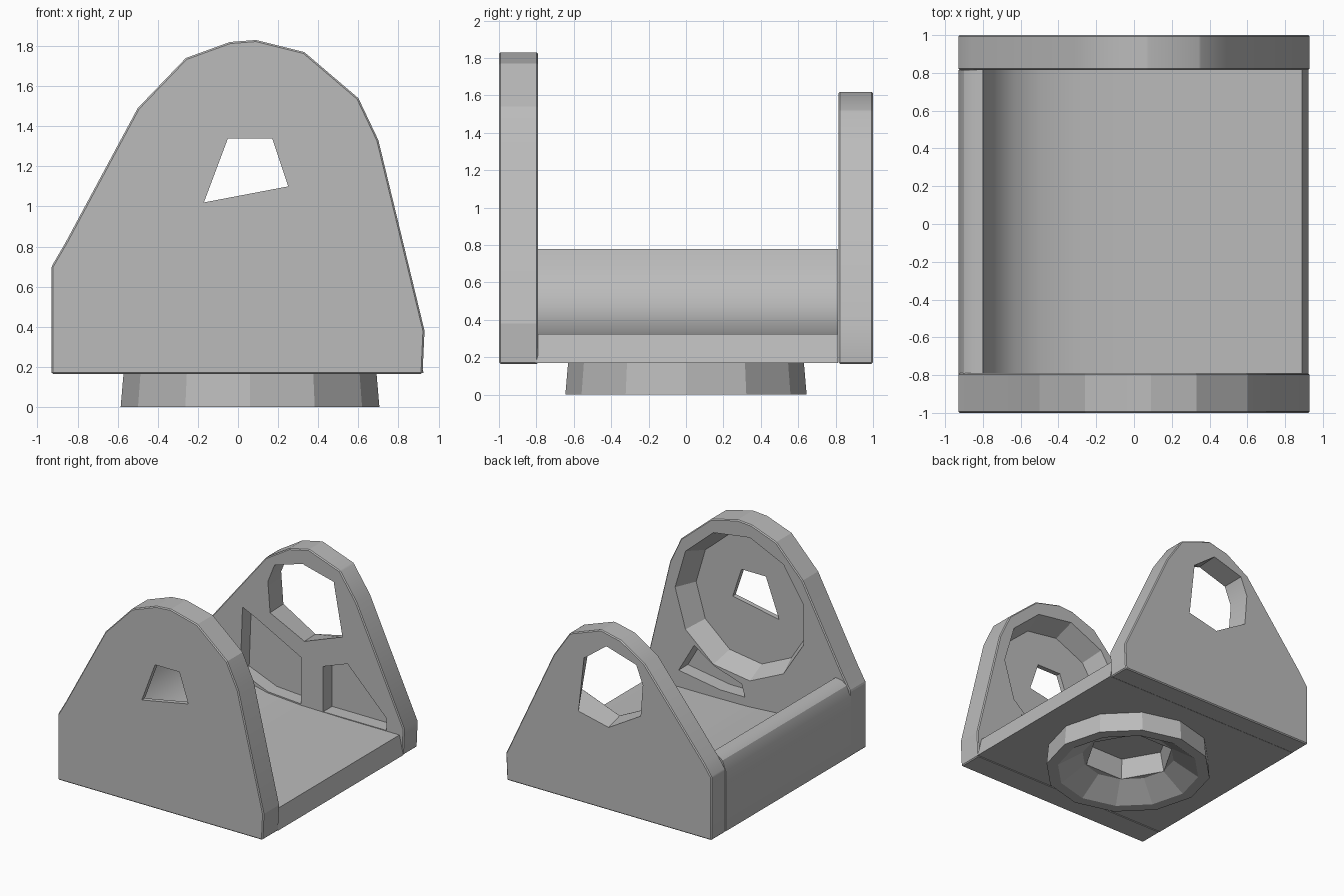
import bpy, bmesh, math

cube = bpy.data.objects.get("Cube")
if cube:
    bpy.data.objects.remove(cube)

grey = bpy.data.materials.new("plain_grey")
grey.use_nodes = True
grey.diffuse_color = (0.5, 0.5, 0.5, 1)
grey.node_tree.nodes["Principled BSDF"].inputs["Base Color"].default_value = (0.5, 0.5, 0.5, 1)


def loft(name, ring_a, ring_b):
    """Closed solid between two rings of equal point count."""
    bm = bmesh.new()
    a = [bm.verts.new(p) for p in ring_a]
    b = [bm.verts.new(p) for p in ring_b]
    bm.faces.new(a)
    bm.faces.new(b)
    for i in range(len(a)):
        j = (i + 1) % len(a)
        bm.faces.new((a[i], a[j], b[j], b[i]))
    bmesh.ops.recalc_face_normals(bm, faces=bm.faces)
    mesh = bpy.data.meshes.new(name)
    bm.to_mesh(mesh)
    bm.free()
    mesh.materials.append(grey)
    ob = bpy.data.objects.new(name, mesh)
    bpy.context.collection.objects.link(ob)
    return ob


def taper(name, outline0, outline1, y0, y1):
    """Solid along y between two x-z outlines."""
    return loft(name, [(x, y0, z) for x, z in outline0], [(x, y1, z) for x, z in outline1])


def prism(name, outline, y0, y1):
    return taper(name, outline, outline, y0, y1)


def circle(cx, cy, r, n):
    return [(cx + r * math.cos(math.tau * i / n),
             cy + r * math.sin(math.tau * i / n)) for i in range(n)]


def drum(name, cx, cy, r0, r1, z0, z1, n):
    """Upright cone frustum."""
    return loft(name, [(x, y, z0) for x, y in circle(cx, cy, r0, n)],
                [(x, y, z1) for x, y in circle(cx, cy, r1, n)])


def apply_modifier(ob, mod):
    bpy.context.view_layer.objects.active = ob
    bpy.ops.object.modifier_apply(modifier=mod.name)


def cut(ob, cutter):
    mod = ob.modifiers.new("cut", 'BOOLEAN')
    mod.operation, mod.solver, mod.object = 'DIFFERENCE', 'EXACT', cutter
    cutter.hide_render = True
    apply_modifier(ob, mod)
    bpy.data.objects.remove(cutter)


def chamfer(ob, width):
    mod = ob.modifiers.new("chamfer", 'BEVEL')
    mod.width, mod.segments = width, 1
    apply_modifier(ob, mod)


def smooth(ob, degrees):
    bpy.ops.object.select_all(action='DESELECT')
    ob.select_set(True)
    bpy.context.view_layer.objects.active = ob
    bpy.ops.object.shade_smooth_by_angle(angle=math.radians(degrees))


# Tall front plate with a wide bearing seat opening inwards
front = prism("front_plate", [
    (-0.93, 0.165), (-0.93, 0.7), (-0.86, 0.82), (-0.5, 1.49), (-0.26, 1.74), (-0.04, 1.82),
    (0.09, 1.83), (0.33, 1.77), (0.6, 1.54), (0.7, 1.33), (0.93, 0.38), (0.92, 0.165)], -1, -0.79)
chamfer(front, 0.008)
cut(front, taper("seat_cutter", circle(0.06, 1.13, 0.52, 11), circle(0.06, 1.13, 0.6, 11), -0.96, -0.77))
cut(front, prism("shaft_cutter", [(-0.05, 1.34), (0.17, 1.34), (0.25, 1.1), (-0.17, 1.02)], -1.2, -0.6))
cut(front, prism("front_pocket_cutter", [
    (0.62, 0.46), (0.48, 0.7), (0.3, 0.58), (0.05, 0.5), (0.02, 0.4), (0.24, 0.4)], -0.91, -0.7))

# Lower back plate with an open shaft hole
back = prism("back_plate", [
    (-0.93, 0.165), (-0.93, 0.68), (-0.86, 0.78), (-0.32, 1.45), (-0.11, 1.58), (0.07, 1.62),
    (0.35, 1.52), (0.5, 1.3), (0.93, 0.38), (0.92, 0.165)], 0.815, 1)
chamfer(back, 0.008)
cut(back, taper("hole_cutter", [
    (0.02, 1.49), (0.3, 1.42), (0.38, 0.99), (0.03, 0.86), (-0.28, 1.01), (-0.3, 1.26), (-0.24, 1.41)], [
    (0.02, 1.5), (0.22, 1.35), (0.27, 0.9), (0.0, 0.84), (-0.29, 1.01), (-0.31, 1.27), (-0.25, 1.42)],
    0.805, 1.005))
for outline in ([(-0.55, 0.46), (-0.53, 0.99), (-0.4, 0.93), (0.0, 0.72), (0.0, 0.34), (-0.3, 0.36)],
                [(0.2, 0.33), (0.2, 0.7), (0.42, 0.78), (0.77, 0.43), (0.77, 0.33)]):
    cut(back, prism("pocket_cutter", outline, 0.7, 0.93))

# Tray with one high wall that curves down into the floor
tray = prism("tray", [
    (-0.93, 0.17), (-0.93, 0.66), (-0.9, 0.74), (-0.86, 0.77), (-0.8, 0.78), (-0.78, 0.68),
    (-0.73, 0.57), (-0.64, 0.47), (-0.5, 0.395), (-0.3, 0.35), (0.0, 0.33),
    (0.4, 0.325), (0.89, 0.325), (0.925, 0.17)], -0.805, 0.814)

# Ring foot under the tray, its underside funnelling towards a six-sided recess
foot = drum("ring_foot", 0.06, 0, 0.645, 0.63, 0, 0.175, 12)
cut(foot, drum("funnel_cutter", 0.06, 0, 0.57, 0.36, -0.01, 0.13, 12))
for ob in (foot, tray):
    cut(ob, drum("hub_cutter", 0.05, 0, 0.37, 0.32, 0.05, 0.29, 6))

for ob in (front, foot):
    smooth(ob, 15)
for ob in (back, tray):
    smooth(ob, 28)
